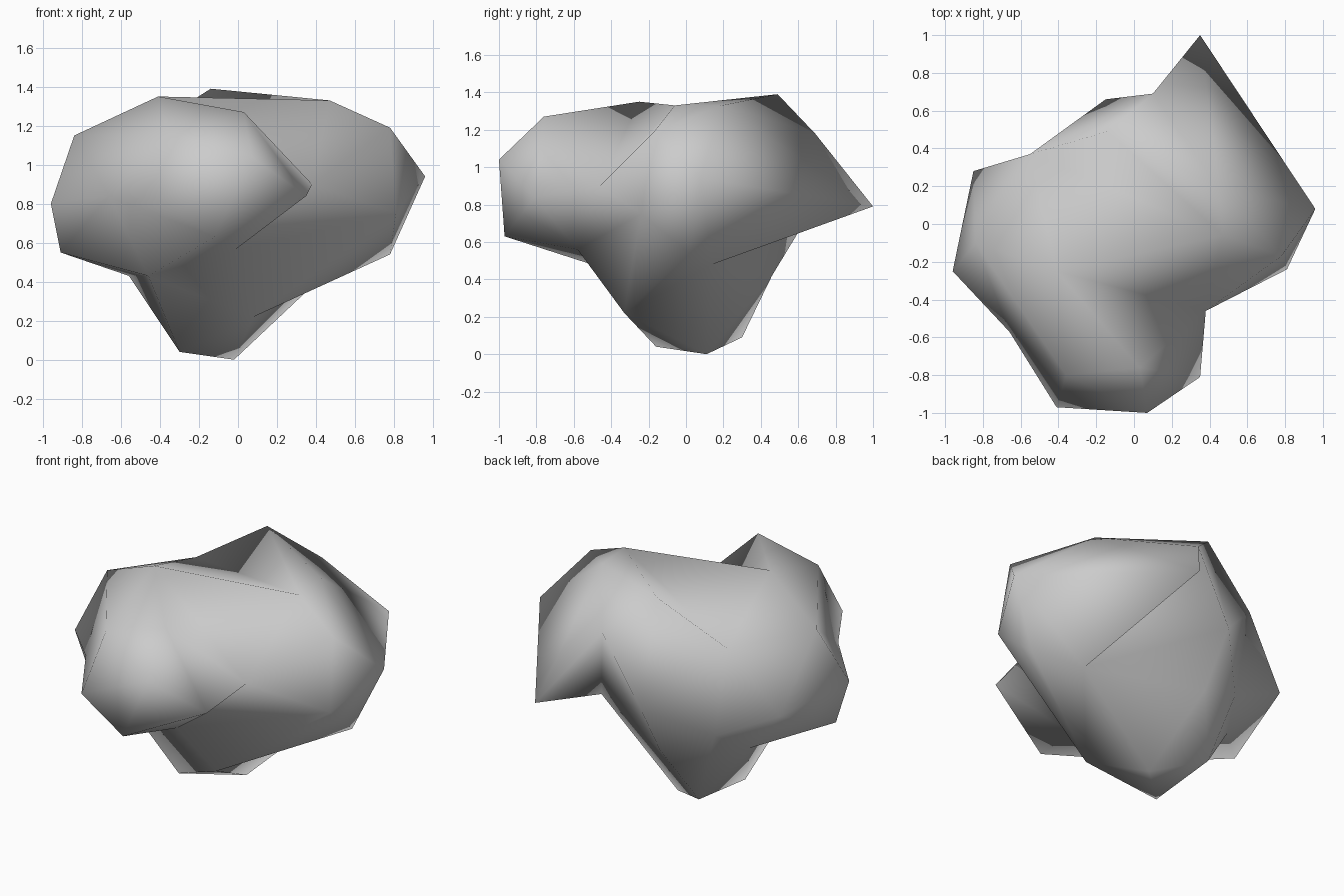
import bpy
import bmesh
from mathutils import Vector

cube = bpy.data.objects.get("Cube")
if cube:
    bpy.data.objects.remove(cube, do_unlink=True)

# Corners of the boulder in hundredths of a unit
corners = {
    # crown
    "top_back": (-14, 49, 139), "top_left": (47, -6, 133),
    "top_right": (-41, -25, 135), "top_mid": (45, 19, 133),
    "shoulder_back": (10, 69, 118), "shoulder_left": (78, -17, 119),
    "shoulder_right": (-84, -10, 115), "dip": (-55, 37, 113),
    # front lobe
    "brow": (3, -76, 127), "brow_right": (-36, -80, 116),
    "nose": (7, -100, 104), "cheek": (-41, -97, 82),
    "chin": (-12, -97, 63), "jowl": (35, -81, 84),
    "neck_left": (38, -46, 90), "throat": (-2, -58, 56),
    "neck_right": (-66, -57, 84),
    # right flank
    "right_tip": (-96, -25, 80), "right_under": (-91, -19, 55),
    "right_back": (-85, 28, 75), "right_root": (-46, -35, 43),
    "right_hollow": (-56, 16, 43),
    # left flank
    "left_tip": (96, 8, 94), "left_front": (81, -24, 75),
    "left_under": (78, 2, 54), "left_root": (49, 14, 48),
    # back spur
    "spur": (35, 100, 79), "rear": (-15, 66, 75),
    "rear_low": (-14, 46, 42), "rear_right": (-45, 36, 55),
    # foot
    "foot_right": (-30, -16, 4), "foot_tip": (-2, 11, 0),
    "foot_back": (-30, 30, 9), "foot_front": (8, -33, 22),
}

# Edges that must run between two corners
ridges = [
    ("top_right", "top_left"), ("dip", "top_left"), ("top_back", "top_mid"),
    ("top_right", "neck_left"), ("top_right", "brow_right"),
    ("top_right", "brow"), ("top_left", "neck_left"),
    ("top_left", "shoulder_left"), ("neck_left", "shoulder_left"),
    ("shoulder_right", "brow_right"), ("shoulder_right", "neck_right"),
    ("brow_right", "neck_right"), ("brow_right", "cheek"),
    ("brow", "neck_left"), ("jowl", "neck_left"), ("jowl", "throat"),
    ("neck_left", "throat"), ("neck_left", "left_front"),
    ("throat", "left_front"), ("left_front", "foot_front"),
    ("left_under", "foot_front"), ("chin", "throat"), ("chin", "neck_right"),
    ("right_under", "right_root"), ("right_root", "foot_right"),
    ("right_under", "right_hollow"), ("right_hollow", "right_root"),
    ("right_hollow", "foot_back"), ("right_back", "rear_right"),
    ("dip", "rear_right"), ("dip", "rear"), ("dip", "top_back"),
    ("rear", "shoulder_back"), ("rear_low", "left_root"),
    ("left_root", "foot_tip"), ("left_root", "spur"), ("left_root", "rear"),
]
core = Vector((0, -0.05, 0.75))


def make_material(name, colour):
    """Plain matte material showing the same colour in viewport and render."""
    mat = bpy.data.materials.new(name)
    mat.use_nodes = True
    mat.diffuse_color = colour
    shader = mat.node_tree.nodes["Principled BSDF"]
    shader.inputs["Base Color"].default_value = colour
    shader.inputs["Roughness"].default_value = 0.9
    return mat


def crosses(a, b, c, d):
    """True where the arcs a-b and c-d cross on the unit sphere."""
    if a in (c, d) or b in (c, d):
        return False
    a, b, c, d = a.co, b.co, c.co, d.co
    n, m = a.cross(b), c.cross(d)
    return (n.dot(c) * n.dot(d) < 0 and m.dot(a) * m.dot(b) < 0
            and (a + b).dot(c + d) > 0)


def opposite(edge):
    """The two corners facing an edge."""
    return [v for f in edge.link_faces for v in f.verts if v not in edge.verts]


def force_edge(bm, a, b):
    """Turn the edges in the way until a and b are joined."""
    for _ in range(12):
        if bm.edges.get((a, b)):
            return
        for edge in [e for e in bm.edges if crosses(a, b, *e.verts)]:
            if crosses(*edge.verts, *opposite(edge)):
                bmesh.utils.edge_rotate(edge)


# Skin the corner directions, run the ridges, then move corners into place
bm = bmesh.new()
verts = {}
home = {}
for name, place in corners.items():
    spot = Vector(place) / 100
    verts[name] = bm.verts.new((spot - core).normalized())
    home[verts[name]] = spot
bmesh.ops.convex_hull(bm, input=list(bm.verts))
bmesh.ops.recalc_face_normals(bm, faces=list(bm.faces))
for start, end in ridges:
    force_edge(bm, verts[start], verts[end])

# Hollow beneath the overhanging spur
web = bm.edges.get((verts["spur"], verts["rear"]))
if web:
    bmesh.utils.edge_rotate(web)

for vert, spot in home.items():
    vert.co = spot
bmesh.ops.recalc_face_normals(bm, faces=list(bm.faces))
for face in bm.faces:
    face.smooth = True

# Boulder body
mesh = bpy.data.meshes.new("boulder")
bm.to_mesh(mesh)
bm.free()
mesh.materials.append(make_material("stone grey", (0.6, 0.6, 0.6, 1)))
boulder = bpy.data.objects.new("boulder", mesh)
bpy.context.collection.objects.link(boulder)
